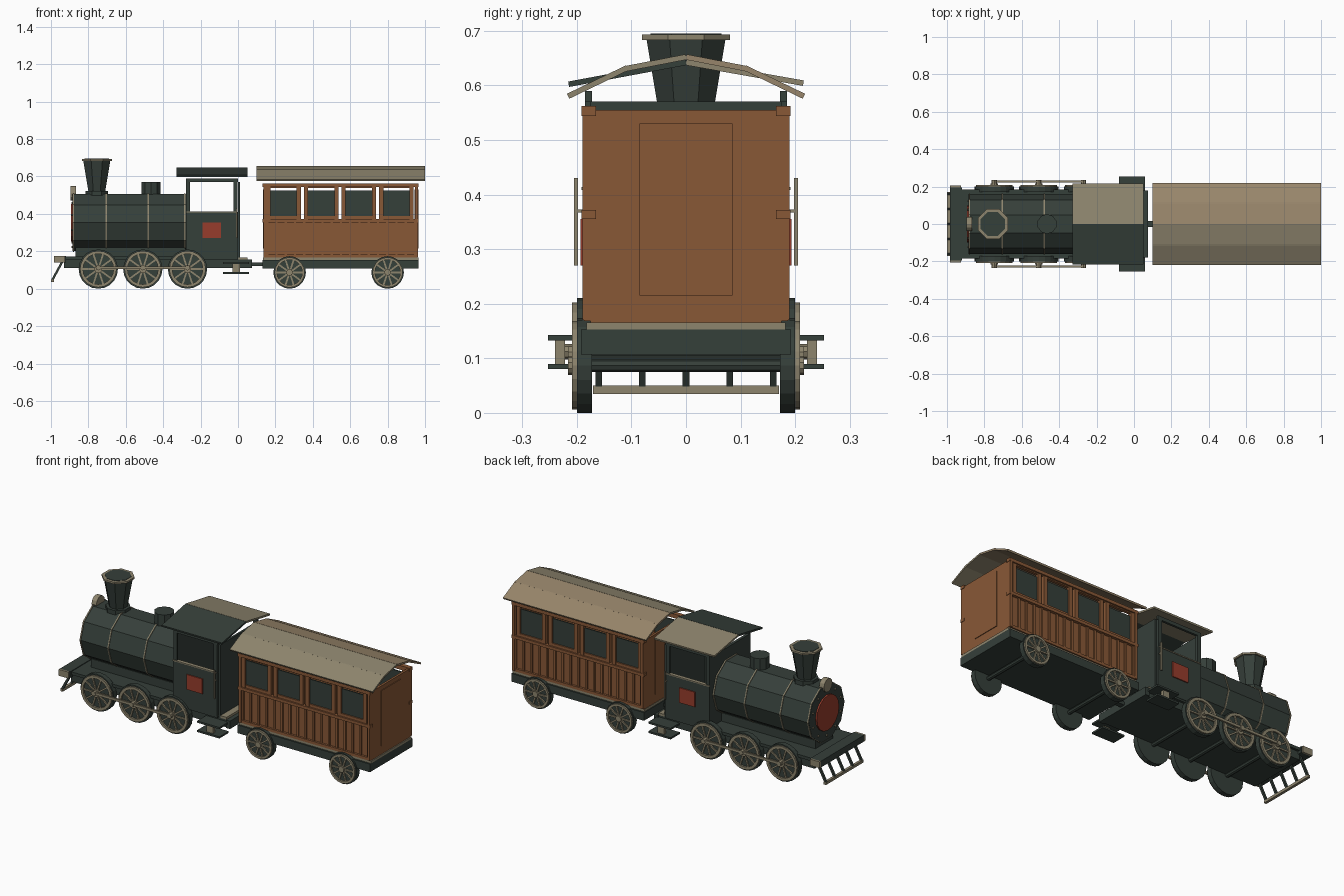
import bpy, bmesh, math
from mathutils import Matrix, Vector

if "Cube" in bpy.data.objects:
    bpy.data.objects.remove(bpy.data.objects["Cube"], do_unlink=True)


def material(name, rgb):
    m = bpy.data.materials.new(name)
    m.use_nodes = True
    m.diffuse_color = (*rgb, 1)
    m.node_tree.nodes["Principled BSDF"].inputs["Base Color"].default_value = (*rgb, 1)
    return m


GREEN = material("dark green", (0.036, 0.050, 0.042))
KHAKI = material("khaki trim", (0.27, 0.235, 0.155))
TAN = material("warm tan", (0.31, 0.235, 0.145))
WOOD = material("brown wood", (0.25, 0.098, 0.037))
RED = material("brick red", (0.31, 0.046, 0.025))
TURN = {"x": Matrix.Rotation(math.pi / 2, 4, "Y"),
        "y": Matrix.Rotation(-math.pi / 2, 4, "X"), "z": Matrix()}


class Part:
    """Collects primitives into one named, single-colour object."""

    def __init__(self, name, mat):
        self.name, self.mat, self.bm = name, mat, bmesh.new()

    def box(self, x, y, z, rot=None):
        lo, hi = Vector((x[0], y[0], z[0])), Vector((x[1], y[1], z[1]))
        return self.block((lo + hi) / 2, hi - lo, rot or Matrix())

    def block(self, centre, size, rot):
        mat = Matrix.Translation(centre) @ rot @ Matrix.Diagonal((*size, 1))
        bmesh.ops.create_cube(self.bm, size=1, matrix=mat)
        return self

    def sides(self, x, y, z):
        self.box(x, y, z)
        return self.box(x, (-y[1], -y[0]), z)

    def tube(self, centre, r, depth, axis="z", n=10, r2=None, spin=0):
        mat = Matrix.Translation(centre) @ TURN[axis] @ Matrix.Rotation(spin, 4, "Z")
        bmesh.ops.create_cone(self.bm, cap_ends=True, segments=n, radius1=r,
                              radius2=r if r2 is None else r2, depth=depth, matrix=mat)
        return self

    def ring(self, centre, outer, inner, depth, n, axis):
        # flat-faced hoop made from four circles of vertices
        base = Matrix.Translation(centre) @ TURN[axis]
        loops = []
        for r, h in ((outer, -1), (outer, 1), (inner, 1), (inner, -1)):
            loops.append([self.bm.verts.new(base @ Vector((r * math.sin(a), r * math.cos(a), h * depth / 2)))
                          for a in (math.tau * i / n for i in range(n))])
        for k in range(4):
            a, b = loops[k], loops[(k + 1) % 4]
            for i in range(n):
                j = (i + 1) % n
                self.bm.faces.new((a[i], a[j], b[j], b[i]))
        return self

    def slab(self, x, p, q, t=0.01):
        # roof board running along x between two (y, z) points
        dy, dz = q[0] - p[0], q[1] - p[1]
        centre = ((x[0] + x[1]) / 2, (p[0] + q[0]) / 2, (p[1] + q[1]) / 2)
        return self.block(centre, (x[1] - x[0], math.hypot(dy, dz), t),
                          Matrix.Rotation(math.atan2(dz, dy), 4, "X"))

    def done(self):
        bmesh.ops.recalc_face_normals(self.bm, faces=self.bm.faces)
        mesh = bpy.data.meshes.new(self.name)
        self.bm.to_mesh(mesh)
        self.bm.free()
        mesh.materials.append(self.mat)
        bpy.context.collection.objects.link(bpy.data.objects.new(self.name, mesh))


# Wheels: dark disc, khaki hoop, ten spokes and hub
def wheel_pair(name, x, r):
    tyre, trim = Part(name + "_tyres", GREEN), Part(name + "_spokes", KHAKI)
    tyre.tube((x, 0, r), 0.012, 0.36, "y", 8)
    for s in (-1, 1):
        tyre.tube((x, s * 0.186, r), r, 0.028, "y", 20)
        trim.ring((x, s * 0.203, r), r * 0.93, r * 0.78, 0.012, 20, "y")
        trim.tube((x, s * 0.206, r), r * 0.2, 0.02, "y", 10)
        for i in range(5):
            trim.block((x, s * 0.203, r), (r * 1.6, 0.008, 0.009),
                       Matrix.Rotation(math.pi * i / 5, 4, "Y"))
    tyre.done()
    trim.done()


for i, x in enumerate((-0.747, -0.509, -0.27)):
    wheel_pair(f"engine_wheel_{i + 1}", x, 0.105)
for i, x in enumerate((0.276, 0.80)):
    wheel_pair(f"carriage_wheel_{i + 1}", x, 0.087)

rods = Part("coupling_rods", KHAKI).sides((-0.76, -0.26), (0.222, 0.232), (0.106, 0.12))
for x in (-0.747, -0.509, -0.27):
    for s in (-1, 1):
        rods.tube((x, s * 0.22, 0.112), 0.014, 0.03, "y", 8)
rods.done()

# Engine frame, deck, front beam and cow catcher
frame = Part("engine_frame", GREEN)
frame.box((-0.93, 0.05), (-0.172, 0.172), (0.11, 0.155))
frame.box((-0.93, 0.0), (-0.185, 0.185), (0.155, 0.172))
frame.box((-0.985, -0.92), (-0.195, 0.195), (0.14, 0.176))
frame.box((0.05, 0.075), (-0.18, 0.18), (0.11, 0.155))
frame.box((0.05, 0.15), (-0.015, 0.015), (0.122, 0.14)).done()
trim = Part("frame_trim", KHAKI).sides((-0.985, -0.925), (0.195, 0.205), (0.14, 0.176))
trim.box((0.0, 0.05), (-0.175, 0.175), (0.155, 0.168)).done()
bars = Part("cow_catcher_bars", GREEN)
for i in range(-2, 3):
    bars.block((-0.968, i * 0.08, 0.092), (0.012, 0.012, 0.115), Matrix.Rotation(0.5, 4, "Y"))
bars.done()
Part("cow_catcher_rail", KHAKI).box((-1.0, -0.985), (-0.17, 0.17), (0.035, 0.05)).done()
steps = Part("cab_steps", GREEN)
for z in (0.08, 0.133):
    steps.sides((-0.08, 0.06), (0.17, 0.253), (z, z + 0.01))
steps.done()
Part("step_posts", KHAKI).sides((-0.03, 0.01), (0.222, 0.24), (0.09, 0.133)).done()

# Boiler with bands, door, lamp, chimney and dome
AXIS = 0.353
Part("boiler", GREEN).tube((-0.58, 0, AXIS), 0.16, 0.61, "x", 10).done()
bands = Part("boiler_bands", KHAKI)
for x in (-0.88, -0.705, -0.48, -0.285):
    bands.ring((x, 0, AXIS), 0.164, 0.15, 0.007, 10, "x")
for i in range(10):
    a = math.tau * (i + 0.5) / 10
    bands.tube((-0.887, 0.13 * math.cos(a), AXIS + 0.13 * math.sin(a)), 0.006, 0.008, "x", 6)
bands.done()
Part("boiler_saddle", GREEN).box((-0.87, -0.28), (-0.08, 0.08), (0.165, 0.22)).done()
Part("smokebox_door", RED).tube((-0.888, 0, AXIS), 0.1, 0.012, "x", 16).done()
Part("headlamp", KHAKI).tube((-0.88, 0, 0.51), 0.038, 0.03, "x", 12).done()
OCT = math.pi / 8
chimney = Part("chimney", GREEN).tube((-0.755, 0, 0.51), 0.066, 0.025, "z", 8, spin=OCT)
chimney.tube((-0.755, 0, 0.6), 0.048, 0.166, "z", 8, 0.078, OCT)
chimney.tube((-0.755, 0, 0.688), 0.07, 0.014, "z", 8, spin=OCT).done()
Part("chimney_rim", KHAKI).tube((-0.755, 0, 0.688), 0.087, 0.01, "z", 8, spin=OCT).done()
Part("steam_dome", GREEN).tube((-0.465, 0, 0.53), 0.053, 0.08, "z", 10).done()

# Cab with open windows
cab = Part("cab_walls", GREEN)
cab.box((-0.278, -0.262), (-0.18, 0.18), (0.17, 0.57))
cab.box((0.0, 0.012), (-0.175, 0.175), (0.155, 0.57))
cab.sides((-0.278, 0.0), (0.172, 0.187), (0.165, 0.41))
cab.sides((-0.278, 0.0), (0.172, 0.185), (0.57, 0.59))
for x in (-0.278, -0.025):
    cab.sides((x, x + 0.022), (0.172, 0.185), (0.41, 0.57))
cab.done()
rails = Part("cab_sills_and_handrails", KHAKI)
rails.sides((-0.278, -0.005), (0.17, 0.191), (0.408, 0.414))
rails.sides((-0.012, -0.004), (0.198, 0.205), (0.27, 0.43))
rails.sides((-0.012, -0.004), (0.18, 0.2), (0.367, 0.373)).done()
Part("cab_side_plates", RED).sides((-0.19, -0.09), (0.186, 0.193), (0.27, 0.355)).done()
CAB_X = (-0.33, 0.05)
Part("cab_roof_right", GREEN).slab(CAB_X, (-0.215, 0.602), (0, 0.642)).done()
Part("cab_roof_left", KHAKI).slab(CAB_X, (0, 0.642), (0.215, 0.604)).done()

# Carriage body
Part("carriage_chassis", GREEN).box((0.13, 0.965), (-0.192, 0.192), (0.107, 0.153)).done()
Part("carriage_floor_trim", KHAKI).box((0.135, 0.965), (-0.182, 0.182), (0.153, 0.166)).done()
body = Part("carriage_body", WOOD)
for x in (0.137, 0.947):
    body.box((x, x + 0.013), (-0.17, 0.17), (0.165, 0.555))
    body.box((x - 0.004, x + 0.017), (-0.085, 0.085), (0.215, 0.53))
    body.sides((x, x + 0.015), (0.165, 0.19), (0.17, 0.56))
body.sides((0.137, 0.96), (0.163, 0.175), (0.165, 0.37))
body.sides((0.132, 0.965), (0.165, 0.191), (0.355, 0.372))
body.sides((0.132, 0.965), (0.165, 0.191), (0.544, 0.562))
body.sides((0.137, 0.96), (0.165, 0.187), (0.168, 0.184))
for i in range(17):
    x = 0.15 + 0.0494 * i
    body.sides((x, x + 0.012), (0.17, 0.183), (0.18, 0.36))

# Carriage windows: framed panes separated by narrow slits
panes = Part("window_panes", GREEN)
for i in range(4):
    x = 0.244 + 0.201 * i
    for s in (-1, 1):
        edge = sorted((x + s * 0.07, x + s * 0.092))
        body.sides(edge, (0.166, 0.184), (0.37, 0.546))
    body.sides((x - 0.08, x + 0.08), (0.166, 0.182), (0.37, 0.388))
    body.sides((x - 0.08, x + 0.08), (0.166, 0.182), (0.538, 0.546))
    panes.sides((x - 0.072, x + 0.072), (0.168, 0.175), (0.385, 0.526))
body.done()
panes.done()

# Carriage roof: two boards each side of the ridge
ROOF_X = (0.1, 1.0)
for name, s, mat in (("carriage_roof_right", -1, KHAKI), ("carriage_roof_left", 1, TAN)):
    roof = Part(name, mat)
    roof.slab(ROOF_X, (0, 0.652), (s * 0.113, 0.63))
    roof.slab(ROOF_X, (s * 0.108, 0.632), (s * 0.216, 0.58)).done()
